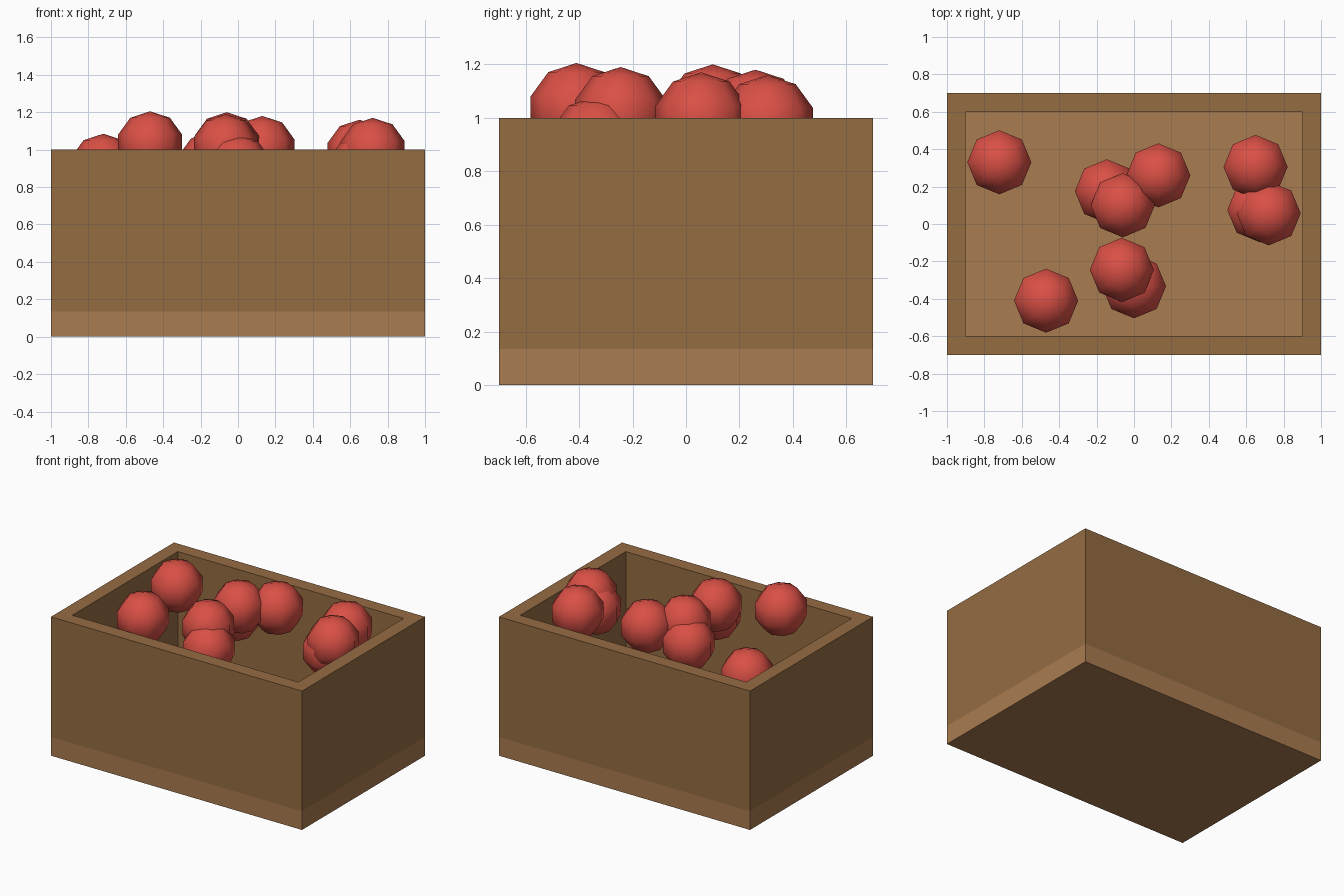
import bpy, bmesh
from mathutils import Matrix

if "Cube" in bpy.data.objects:
    bpy.data.objects.remove(bpy.data.objects["Cube"])

FLOOR_H = 0.135
W, D, H = 2.0, 1.4, 1.0


def material(name, rgb):
    m = bpy.data.materials.new(name)
    m.diffuse_color = (*rgb, 1)
    m.use_nodes = True
    m.node_tree.nodes["Principled BSDF"].inputs["Base Color"].default_value = m.diffuse_color
    return m


def add_object(name, bm, mat, smooth=False):
    me = bpy.data.meshes.new(name)
    for f in bm.faces:
        f.smooth = smooth
    bm.to_mesh(me)
    bm.free()
    me.materials.append(mat)
    ob = bpy.data.objects.new(name, me)
    bpy.context.collection.objects.link(ob)
    return ob


def box(z0, z1):
    bm = bmesh.new()
    bmesh.ops.create_cube(bm, size=1, matrix=Matrix.Translation((0, 0, (z0 + z1) / 2))
                          @ Matrix.Diagonal((W, D, z1 - z0, 1)))
    return bm


wood = material("wall_wood", (0.3, 0.15, 0.055))
pale_wood = material("floor_wood", (0.4, 0.2, 0.08))
red = material("fruit_red", (0.7, 0.08, 0.06))

# Crate floor slab
add_object("crate_floor", box(0, FLOOR_H), pale_wood)

# Crate walls: open sleeve thickened inwards
bm = box(FLOOR_H, H)
bm.normal_update()
bmesh.ops.delete(bm, geom=[f for f in bm.faces if abs(f.normal.z) > 0.5], context='FACES_ONLY')
walls = add_object("crate_walls", bm, wood)
solid = walls.modifiers.new("thickness", 'SOLIDIFY')
solid.thickness = 0.1
solid.offset = -1
solid.use_even_offset = True

# Low-poly round fruit near the top of the crate
fruit = [(-0.72, 0.33, 0.905), (-0.47, -0.41, 1.025), (-0.145, 0.175, 0.915),
         (0.13, 0.26, 1.0), (-0.06, 0.10, 1.02), (-0.065, -0.245, 1.01),
         (0.0, -0.333, 0.90), (0.65, 0.305, 0.98), (0.67, 0.075, 0.915),
         (0.72, 0.057, 0.99)]
for i, pos in enumerate(fruit, 1):
    bm = bmesh.new()
    bmesh.ops.create_uvsphere(bm, u_segments=8, v_segments=5, radius=0.18)
    ob = add_object(f"fruit_{i}", bm, red, smooth=True)
    ob.location = pos
